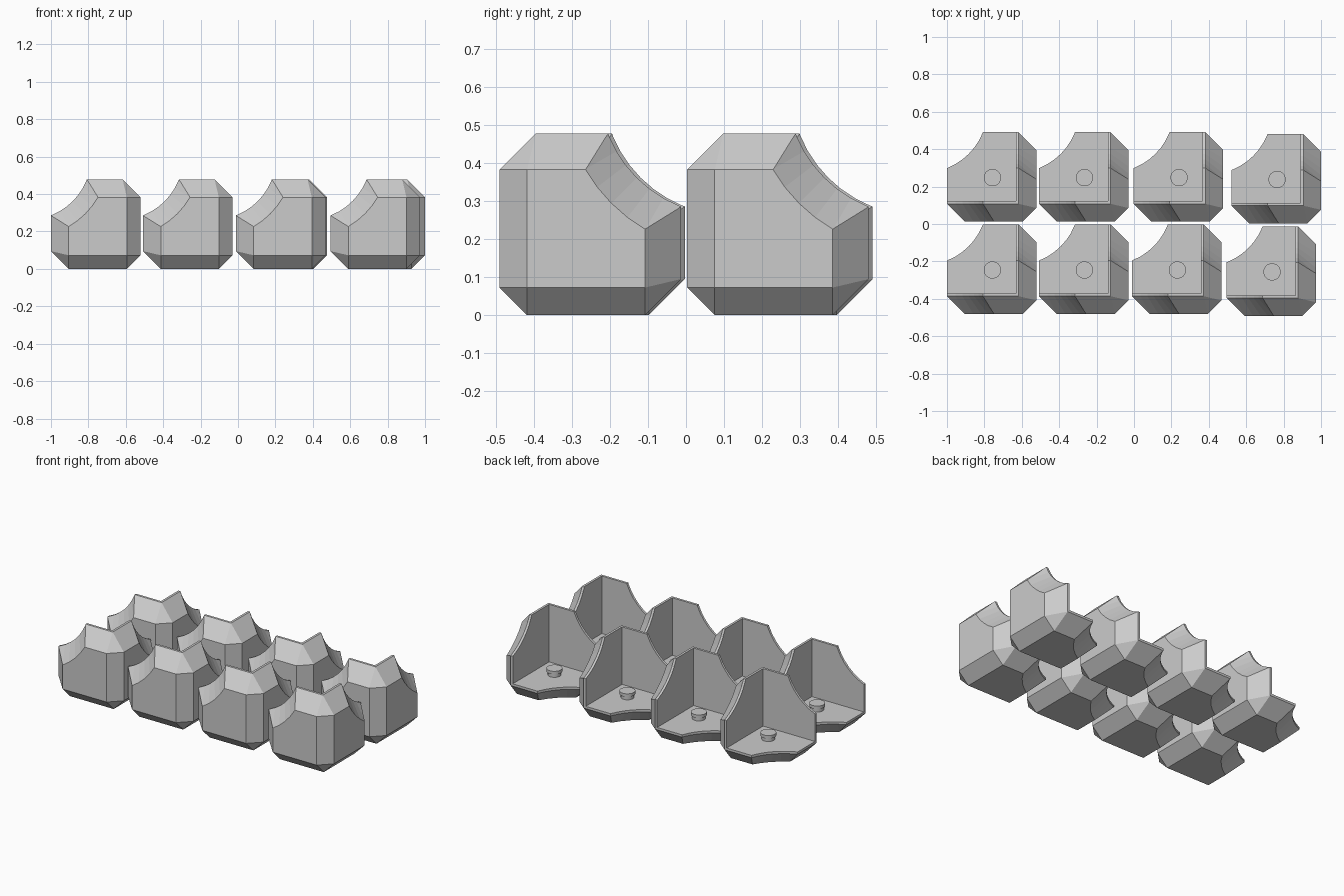
import bpy, bmesh, math
from mathutils import Vector, Matrix

if "Cube" in bpy.data.objects:
    bpy.data.objects.remove(bpy.data.objects["Cube"], do_unlink=True)

SIZE = 0.478        # overall edge length of one corner piece
EDGE = 0.0725       # bevel between neighbouring plates
RIM = 0.095         # bevel along the free edges
WALL = 0.11         # plate thickness
ARC_CENTRE = 0.6    # centre of the scooped corner, from the plate corner
ARC_RADIUS = 0.337

grey = bpy.data.materials.new("plain_grey")
grey.use_nodes = True
grey.diffuse_color = (0.6, 0.6, 0.6, 1)
grey.node_tree.nodes["Principled BSDF"].inputs["Base Color"].default_value = (0.6, 0.6, 0.6, 1)


def add_object(name, mesh):
    ob = bpy.data.objects.new(name, mesh)
    bpy.context.scene.collection.objects.link(ob)
    return ob


def finish(bm, name):
    bmesh.ops.recalc_face_normals(bm, faces=bm.faces[:])
    mesh = bpy.data.meshes.new(name)
    bm.to_mesh(mesh)
    bm.free()
    return mesh


def turned(v, turn):
    """Cycle the three axes, then flip x so the solid corner faces +x, -y, -z."""
    v = [v[(i + turn) % 3] for i in range(3)]
    return Vector((-v[0], v[1], v[2]))


# Solid bevelled block: three flat outer squares plus the rim points
def block_mesh():
    bm = bmesh.new()
    far = SIZE - RIM
    points = [(0, p, q) for p in (EDGE, far) for q in (EDGE, far)]
    points += [(RIM, SIZE, RIM), (RIM, SIZE, SIZE)]
    for turn in range(3):
        for p in points:
            bm.verts.new(turned(p, turn))
    bm.verts.new((-SIZE, SIZE, SIZE))
    hull = bmesh.ops.convex_hull(bm, input=bm.verts[:])
    spare = [g for g in hull["geom_interior"] if isinstance(g, bmesh.types.BMVert)]
    bmesh.ops.delete(bm, geom=spare, context='VERTS')
    bmesh.ops.dissolve_limit(bm, angle_limit=0.01, verts=bm.verts[:], edges=bm.edges[:])
    return finish(bm, "corner_piece")


# Cavity that leaves three plates
def cavity_mesh():
    bm = bmesh.new()
    bmesh.ops.create_cube(bm, size=1)
    bmesh.ops.translate(bm, verts=bm.verts[:], vec=(-WALL - 0.5, WALL + 0.5, WALL + 0.5))
    return finish(bm, "cavity_cutter")


# Round scoop with a flared mouth, for the free corner of a plate
def scoop_mesh(turn, sides=48):
    bm = bmesh.new()
    rings = []
    for depth, radius in ((-0.05, ARC_RADIUS + RIM + 0.05), (RIM, ARC_RADIUS), (0.2, ARC_RADIUS)):
        ring = []
        for i in range(sides):
            t = 2 * math.pi * i / sides
            p = (depth, ARC_CENTRE + radius * math.cos(t), ARC_CENTRE + radius * math.sin(t))
            ring.append(bm.verts.new(turned(p, turn)))
        rings.append(ring)
    for low, high in zip(rings, rings[1:]):
        for i in range(sides):
            j = (i + 1) % sides
            bm.faces.new((low[i], low[j], high[j], high[i]))
    bm.faces.new(rings[0])
    bm.faces.new(rings[-1])
    return finish(bm, "scoop_cutter")


# Peg with a slightly wider head
def peg_mesh():
    bm = bmesh.new()
    for radius, low, high in ((0.039, WALL - 0.01, WALL + 0.03), (0.046, WALL + 0.022, WALL + 0.042)):
        bmesh.ops.create_cone(bm, cap_ends=True, segments=32, radius1=radius, radius2=radius,
                              depth=high - low,
                              matrix=Matrix.Translation((-0.235, 0.235, (low + high) / 2)))
    mesh = finish(bm, "peg")
    mesh.materials.append(grey)
    return mesh


# Cut the block into a corner piece
base = add_object("corner_base", block_mesh())
cutters = [add_object("cutter", cavity_mesh())]
cutters += [add_object("cutter", scoop_mesh(turn)) for turn in range(3)]
for cutter in cutters:
    cutter.hide_render = True
    mod = base.modifiers.new("cut", 'BOOLEAN')
    mod.operation = 'DIFFERENCE'
    mod.solver = 'EXACT'
    mod.object = cutter
bpy.context.view_layer.update()
corner = bpy.data.meshes.new_from_object(base.evaluated_get(bpy.context.evaluated_depsgraph_get()))
corner.name = "corner_piece"
corner.materials.clear()
corner.materials.append(grey)
for ob in cutters + [base]:
    bpy.data.objects.remove(ob, do_unlink=True)
peg = peg_mesh()

# Two rows of four pieces, placed by their solid corner
rows = {
    "front": [(-0.522, -0.481), (-0.03, -0.481), (0.467, -0.481), (0.973, -0.491)],
    "back": [(-0.522, 0.013), (-0.03, 0.013), (0.476, 0.013), (1.0, 0.003)],
}
for row, places in rows.items():
    for i, (x, y) in enumerate(places, 1):
        for part, mesh in (("corner_protector", corner), ("peg", peg)):
            add_object(f"{row}_{part}_{i}", mesh).location = (x, y, 0)
